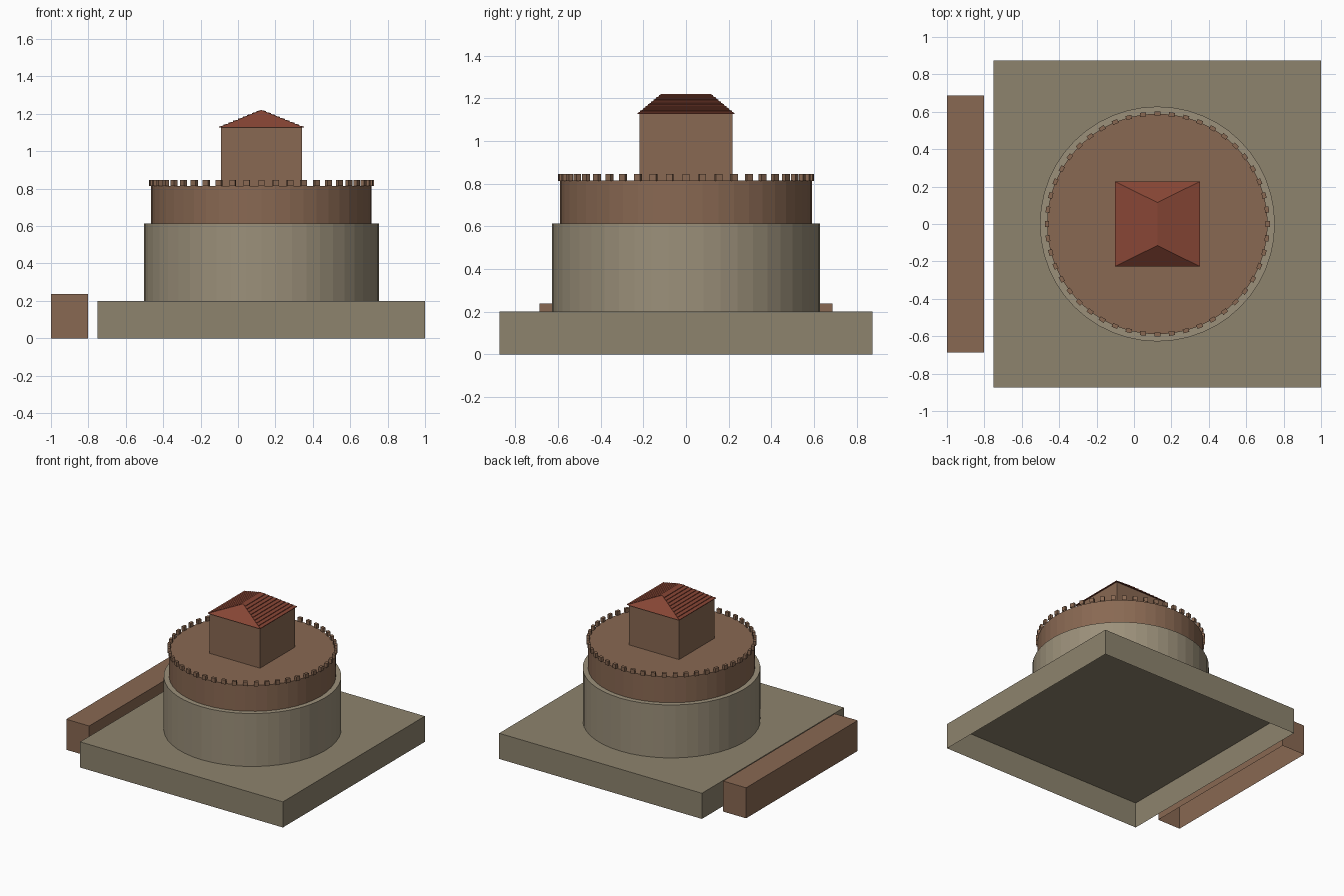
import bpy, bmesh, math
from mathutils import Vector

if "Cube" in bpy.data.objects:
    bpy.data.objects.remove(bpy.data.objects["Cube"])

CX = 0.125  # axis of the keep


def material(name, rgb):
    m = bpy.data.materials.new(name)
    m.diffuse_color = (*rgb, 1)
    m.use_nodes = True
    m.node_tree.nodes["Principled BSDF"].inputs["Base Color"].default_value = m.diffuse_color
    return m


STONE = material("stone", (0.27, 0.23, 0.155))
PALE = material("pale_stone", (0.33, 0.28, 0.195))
BRICK = material("brick", (0.25, 0.14, 0.085))
TILE = material("tile", (0.24, 0.06, 0.035))


def add_object(name, bm, mat, smooth=False):
    me = bpy.data.meshes.new(name)
    bm.to_mesh(me)
    bm.free()
    me.materials.append(mat)
    ob = bpy.data.objects.new(name, me)
    bpy.context.collection.objects.link(ob)
    return ob


def prism(bm, ring, z0, z1):
    """Walls and top cap over a counter-clockwise outline, open underneath."""
    low = [bm.verts.new((x, y, z0)) for x, y in ring]
    high = [bm.verts.new((x, y, z1)) for x, y in ring]
    n = len(ring)
    for i in range(n):
        j = (i + 1) % n
        bm.faces.new((low[i], low[j], high[j], high[i]))
    bm.faces.new(high)


def box(name, x0, x1, y, z0, z1, mat):
    bm = bmesh.new()
    prism(bm, [(x0, -y), (x1, -y), (x1, y), (x0, y)], z0, z1)
    return add_object(name, bm, mat)


def drum(name, r, z0, z1, mat, n=48):
    bm = bmesh.new()
    ring = [(CX + r * math.cos(2 * math.pi * i / n), r * math.sin(2 * math.pi * i / n))
            for i in range(n)]
    prism(bm, ring, z0, z1)
    return add_object(name, bm, mat)


# Plinth, outlying wall and stacked drums
box("square_base", -0.75, 1.0, 0.875, 0, 0.2, STONE)
box("outer_wall", -1.0, -0.803, 0.688, 0, 0.238, BRICK)
drum("lower_drum", 0.628, 0.2, 0.613, PALE)
drum("upper_drum", 0.59, 0.613, 0.815, BRICK)
box("top_tower", CX - 0.217, CX + 0.217, 0.217, 0.815, 1.128, BRICK)

# Ring of battlements
bm = bmesh.new()
for i in range(48):
    a = 2 * math.pi * i / 48
    out = Vector((math.cos(a), math.sin(a)))
    side = Vector((-out.y, out.x))
    c = Vector((CX, 0)) + out * 0.59
    ring = [c + out * u * 0.011 + side * v * 0.016
            for u, v in ((-1, 1), (-1, -1), (1, -1), (1, 1))]
    prism(bm, [tuple(p) for p in ring], 0.813, 0.846)
add_object("battlements", bm, BRICK)

# Hipped roof with closed underside
E, RIDGE, Z0, Z1 = 0.227, 0.115, 1.127, 1.22
bm = bmesh.new()
v = [bm.verts.new(p) for p in (
    (CX - E, -E, Z0), (CX + E, -E, Z0), (CX + E, E, Z0), (CX - E, E, Z0),
    (CX, -RIDGE, Z1), (CX, RIDGE, Z1))]
for f in ((0, 1, 4), (1, 2, 5, 4), (2, 3, 5), (3, 0, 4, 5), (3, 2, 1, 0)):
    bm.faces.new([v[i] for i in f])
add_object("hip_roof", bm, TILE)

# Tile courses: thin raised lips along both long slopes
bm = bmesh.new()
COURSES = 9
for s in (-1, 1):
    for k in range(COURSES):
        pts = []
        t0, t1 = k / COURSES, (k + 1) / COURSES
        for t, lift in ((t0, 0), (t0, 0.005), (t1, 0)):
            y = E + (RIDGE - E) * t
            x = CX + s * E * (1 - t)
            z = Z0 + (Z1 - Z0) * t + lift
            pts.append([bm.verts.new((x, -s * y, z)), bm.verts.new((x, s * y, z))])
        a, b, c = pts
        bm.faces.new((a[0], a[1], b[1], b[0]))
        bm.faces.new((b[0], b[1], c[1], c[0]))
        bm.faces.new((a[1], c[1], b[1]))
        bm.faces.new((a[0], b[0], c[0]))
add_object("roof_tile_courses", bm, TILE)
